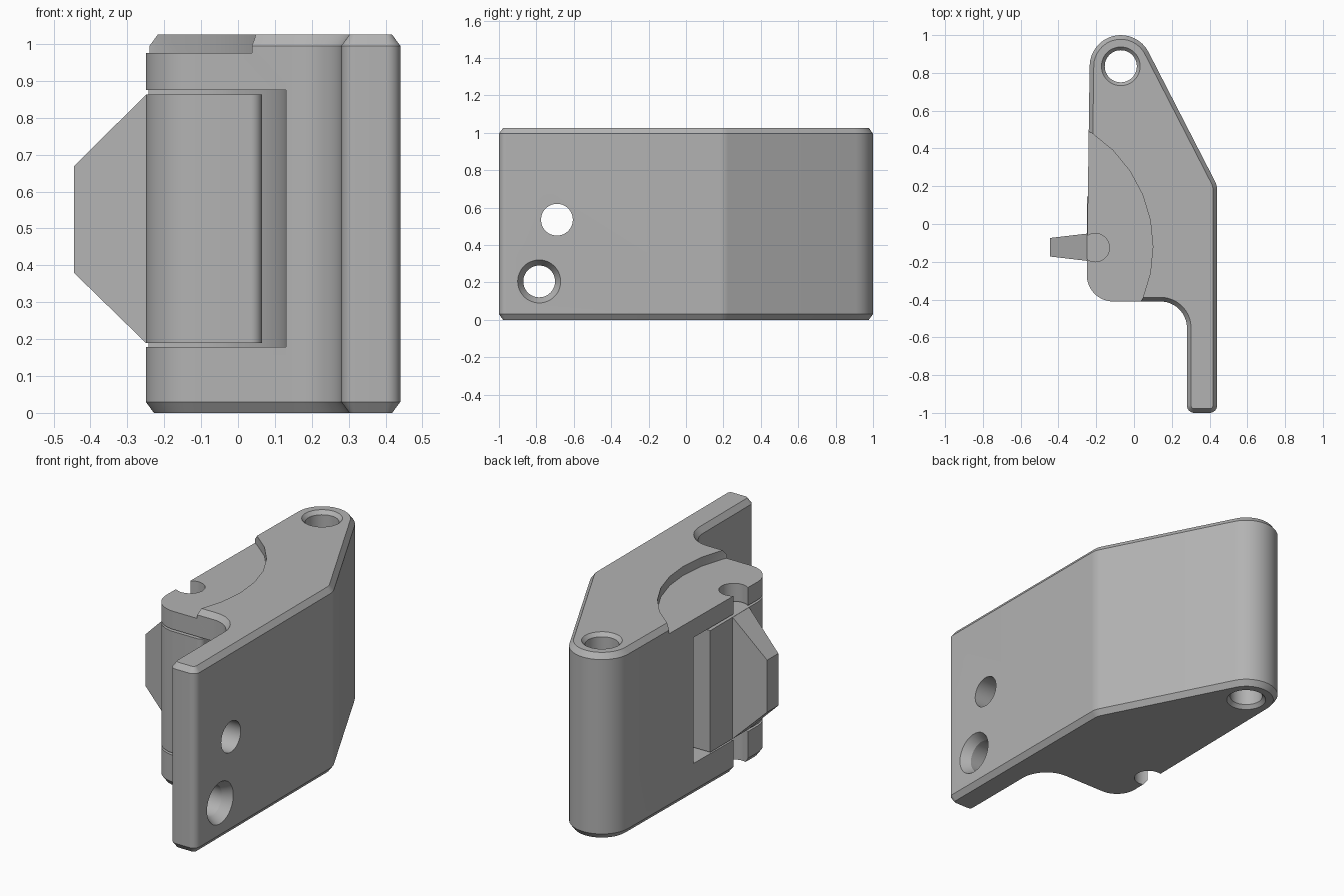
import bpy, bmesh, math
from mathutils import Matrix, Vector

cube = bpy.data.objects.get("Cube")
if cube:
    bpy.data.objects.remove(cube)

GREY = (0.45, 0.45, 0.45, 1)
mat = bpy.data.materials.new("machined grey")
mat.use_nodes = True
mat.diffuse_color = GREY
bsdf = mat.node_tree.nodes["Principled BSDF"]
bsdf.inputs["Base Color"].default_value = GREY
bsdf.inputs["Roughness"].default_value = 0.6


def outline(arcs, inset=0, steps=16):
    """Join arcs (cx, cy, radius, start, end); clockwise arcs are concave."""
    pts = []
    for cx, cy, r, a, b in arcs:
        if r == 0:
            pts.append((cx, cy))
            continue
        rad = r - inset if b > a else r + inset
        for i in range(steps + 1):
            t = math.radians(a + (b - a) * i / steps)
            pts.append((cx + rad * math.cos(t), cy + rad * math.sin(t)))
    return pts


def loft(name, rings):
    """Skin matching closed rings of 3D points and cap both ends."""
    bm = bmesh.new()
    vs = [[bm.verts.new(p) for p in ring] for ring in rings]
    n = len(vs[0])
    for lo, hi in zip(vs, vs[1:]):
        for i in range(n):
            j = (i + 1) % n
            bm.faces.new((lo[i], lo[j], hi[j], hi[i]))
    bm.faces.new(vs[0][::-1])
    bm.faces.new(vs[-1])
    bmesh.ops.recalc_face_normals(bm, faces=bm.faces)
    mesh = bpy.data.meshes.new(name)
    bm.to_mesh(mesh)
    bm.free()
    mesh.materials.append(mat)
    ob = bpy.data.objects.new(name, mesh)
    bpy.context.collection.objects.link(ob)
    return ob


def prism(name, arcs, levels):
    """Extrude an outline through (height, inset) levels."""
    return loft(name, [[(x, y, z) for x, y in outline(arcs, d)] for z, d in levels])


def turned(name, profile, place):
    """Round solid through (height, radius) levels, then moved into place."""
    angles = [math.tau * i / 48 for i in range(48)]
    rings = [[(r * math.cos(t), r * math.sin(t), z) for t in angles] for z, r in profile]
    ob = loft(name, rings)
    ob.data.transform(place)
    return ob


def smooth(ob):
    bpy.ops.object.select_all(action='DESELECT')
    ob.select_set(True)
    bpy.context.view_layer.objects.active = ob
    bpy.ops.object.shade_smooth_by_angle(angle=math.radians(25))


# Bracket body: hinge end, arm, and mounting flange with chamfered rims
H = 1.025
corner = (-0.11, -0.27, 0.14, 180, 270)
body = prism("bracket_body", [
    (-0.07, 0.835, 0.165, 27, 179),
    corner,
    (0.14, -0.55, 0.14, 90, 0),
    (0.32, -0.96, 0.04, 180, 270),
    (0.40, -0.96, 0.04, 270, 360),
    (0.34, 0.18, 0.10, 0, 27),
], [(0, 0.022), (0.03, 0), (H - 0.03, 0), (H, 0.022)])

# Cutters: top step, roller pocket, key notch, hinge bore, flange holes
at = lambda x, y: Matrix.Translation((x, y, 0))
along_x = lambda y, z: Matrix.Translation((0, y, z)) @ Matrix.Rotation(math.pi / 2, 4, 'Y')
step = prism("step_cutter", [(-0.62, -0.12, 0.72, -90, 90), (-0.9, 0.6, 0, 0, 0),
                             (-0.9, -0.84, 0, 0, 0)], [(0.975, 0), (1.2, 0)])
pocket = prism("pocket_cutter", [
    (-0.5, -0.7, 0, 0, 0), (0.13, -0.7, 0, 0, 0),
    (-0.25, -0.10, 0.38, 0, 90), (-0.5, 0.28, 0, 0, 0),
], [(0.178, 0), (0.875, 0)])
notch = turned("notch_cutter", [(-0.1, 0.075), (1.2, 0.075)], at(-0.205, -0.125))
bore = turned("bore_cutter", [(-0.02, 0.12), (0.02, 0.085), (H - 0.02, 0.085),
                              (H + 0.02, 0.12)], at(-0.07, 0.835))
upper = turned("upper_hole_cutter", [(0.2, 0.085), (0.6, 0.085)], along_x(-0.69, 0.535))
lower = turned("lower_hole_cutter", [(0.2, 0.085), (0.39, 0.085), (0.44, 0.115),
                                     (0.49, 0.145)], along_x(-0.785, 0.205))

bpy.context.view_layer.objects.active = body
for cutter in (step, pocket, notch, bore, upper, lower):
    cutter.hide_render = True
    mod = body.modifiers.new(cutter.name, 'BOOLEAN')
    mod.operation = 'DIFFERENCE'
    mod.solver = 'EXACT'
    mod.object = cutter
    bpy.ops.object.modifier_apply(modifier=mod.name)
    bpy.data.objects.remove(cutter)
smooth(body)

# Latch block sitting in the pocket
block = prism("latch_block", [
    corner,
    (0.035, -0.38, 0.03, 270, 360),
    (-0.07, 0.01, 0.135, 0, 90),
    (-0.25, 0.145, 0, 0, 0),
], [(0.19, 0), (0.863, 0)])
smooth(block)


# Tapered latch tongue projecting from the block
def section(x, half_width, low, high):
    y = -0.123
    return [(x, y - half_width, low), (x, y + half_width, low),
            (x, y + half_width, high), (x, y - half_width, high)]


loft("latch_tongue", [section(-0.445, 0.049, 0.38, 0.668),
                      section(-0.25, 0.072, 0.19, 0.862),
                      section(-0.2, 0.072, 0.192, 0.86)])
